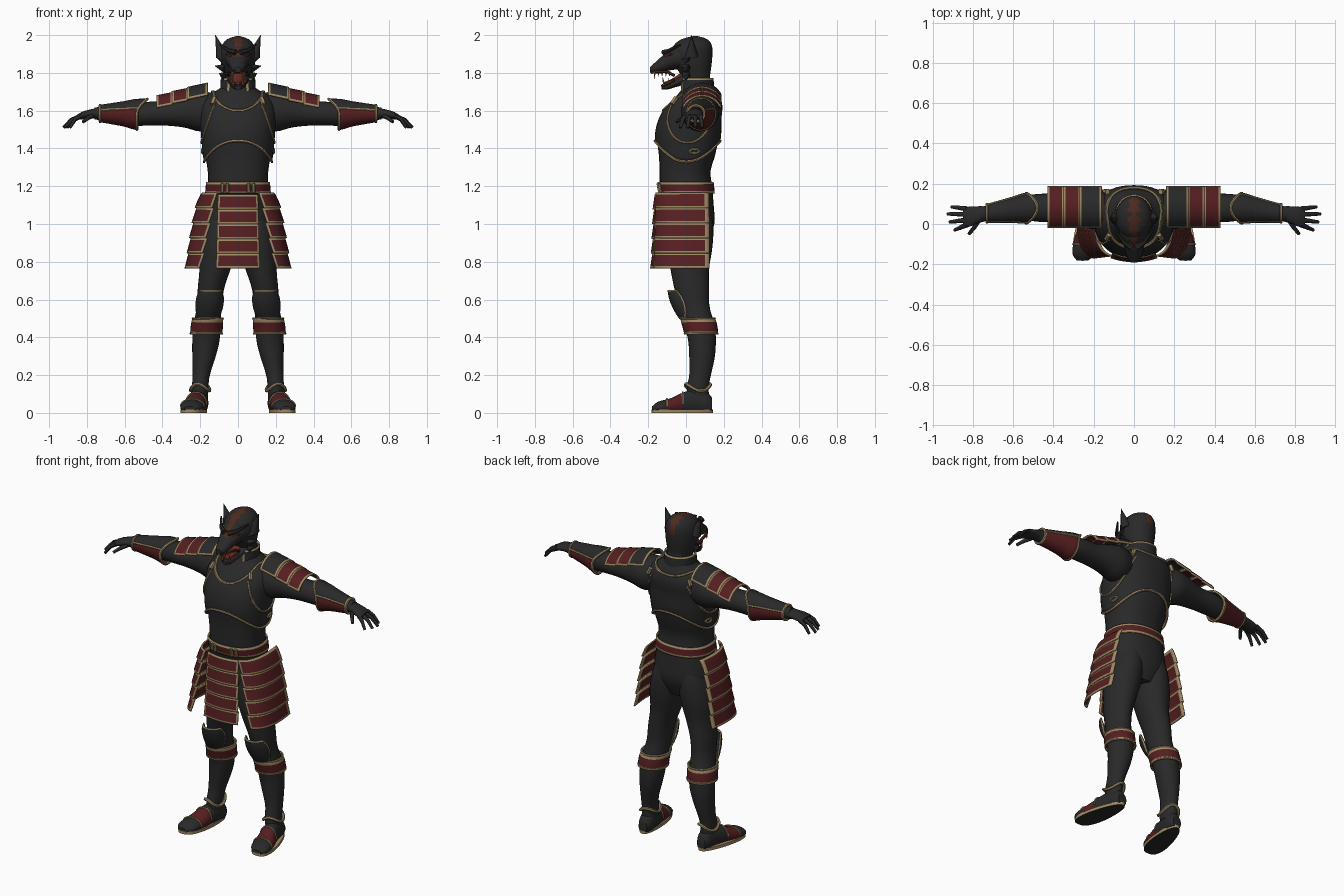
import bpy, bmesh, math
from mathutils import Vector

if "Cube" in bpy.data.objects:
    bpy.data.objects.remove(bpy.data.objects["Cube"])

def material(name, *rgb):
    mat = bpy.data.materials.new(name)
    mat.use_nodes = True
    mat.diffuse_color = (*rgb, 1)
    mat.node_tree.nodes["Principled BSDF"].inputs["Base Color"].default_value = (*rgb, 1)
    return mat

dark = material("charcoal", .022, .022, .023)
red = material("lacquer red", .09, .013, .015)
gold = material("aged gold", .34, .25, .125)
brown = material("rust brown", .075, .023, .012)
bone = material("tooth bone", .36, .2, .09)
flesh = material("mouth red", .16, .022, .014)

def lerp(a, b, t):
    return a + (b - a) * t

def finish(name, bm, mats, mirror=False, thick=0):
    bmesh.ops.recalc_face_normals(bm, faces=bm.faces[:])
    mesh = bpy.data.meshes.new(name)
    bm.to_mesh(mesh)
    bm.free()
    ob = bpy.data.objects.new(name, mesh)
    bpy.context.collection.objects.link(ob)
    for mat in mats:
        mesh.materials.append(mat)
    bpy.ops.object.select_all(action='DESELECT')
    ob.select_set(True)
    bpy.context.view_layer.objects.active = ob
    bpy.ops.object.shade_smooth_by_angle(angle=math.radians(45))
    if thick:
        solid = ob.modifiers.new("thickness", 'SOLIDIFY')
        solid.thickness, solid.offset = thick, 0
    if mirror:
        ob.modifiers.new("mirror", 'MIRROR')

def knots(n, edge):
    """Even steps from 0 to 1, with narrow end steps if an edge width is given."""
    if not edge:
        return [i / n for i in range(n + 1)]
    return [0] + [lerp(edge, 1 - edge, i / (n - 2)) for i in range(n - 1)] + [1]

def grid(name, f, nu, nv, mats, rule=None, wrap=False, cap=False, thick=0, mirror=False, border=(0, 0)):
    """Sheet or closed skin from a function of u and v; a border takes the second material."""
    bm = bmesh.new()
    across = knots(nu, border[0])[:nu if wrap else nu + 1]
    rows = [[bm.verts.new(f(u, v)) for u in across] for v in knots(nv, border[1])]
    for j in range(nv):
        for i in range(nu):
            k = (i + 1) % len(across)
            face = bm.faces.new((rows[j][i], rows[j][k], rows[j + 1][k], rows[j + 1][i]))
            at_side, at_end = i in (0, nu - 1), j in (0, nv - 1)
            face.material_index = int(bool(border[0] and at_side or border[1] and at_end))
    if cap:
        bm.faces.new(rows[0])
        bm.faces.new(rows[-1])
    if rule:
        for face in bm.faces:
            face.material_index = rule(face.calc_center_median())
    finish(name, bm, mats, mirror, thick)

def tubes(name, paths, radius, mat, closed=False, mirror=False, taper=1, sides=6):
    """Round bars along paths; taper scales the far end."""
    bm = bmesh.new()
    for path in paths:
        pts = [Vector(p) for p in path]
        n, rings, normal = len(pts), [], Vector((.31, .52, .79))
        for i, p in enumerate(pts):
            before = pts[i - 1] if closed or i else p
            after = pts[(i + 1) % n] if closed or i < n - 1 else p
            along = (after - before).normalized()
            normal = (normal - along * normal.dot(along)).normalized()
            side = along.cross(normal)
            r = radius * lerp(1, taper, i / (n - 1))
            angles = [math.tau * k / sides for k in range(sides)]
            rings.append([bm.verts.new(p + normal * r * math.cos(a) + side * r * math.sin(a)) for a in angles])
        pairs = list(zip(rings, rings[1:])) + ([(rings[-1], rings[0])] if closed else [])
        for a, b in pairs:
            for k in range(sides):
                m = (k + 1) % sides
                bm.faces.new((a[k], a[m], b[m], b[k]))
        if not closed:
            bm.faces.new(rings[0])
            bm.faces.new(rings[-1])
    finish(name, bm, [mat], mirror)

def plate(name, f, mat, mirror=False, trim=.011, n=14):
    """Armour sheet with a flat gold border."""
    middle = f(.5, .5)
    width = 2 * (middle - f(0, .5)).length
    height = (f(.5, 1) - f(.5, 0)).length
    grid(name, f, n, n // 2, [mat, gold], thick=.008, mirror=mirror, border=(trim / width, trim / height))

def blend(st, k):
    """Smooth values between stations keyed by their first number."""
    last = len(st) - 1
    i = max(0, min(last - 1, sum(s[0] <= k for s in st) - 1))
    p, a, b, q = st[max(i - 1, 0)], st[i], st[i + 1], st[min(i + 2, last)]
    h = b[0] - a[0]
    t = max(0, min(1, (k - a[0]) / h))
    out = []
    for c in range(1, len(a)):
        m = (b[c] - p[c]) / (b[0] - p[0]) * h
        n = (q[c] - a[c]) / (q[0] - a[0]) * h
        smooth = t * t * (3 - 2 * t)
        out.append(lerp(a[c], b[c], smooth) + t * (t - 1) * ((t - 1) * m + t * n))
    return out

def loft(name, axis, st, mats=(dark,), rule=None, mirror=False, power=1, floor=-1):
    """Limb of oval sections; returns its surface function."""
    def curve(w):
        return math.copysign(abs(w) ** power, w)
    def at(turn, k, off=0):
        c, d, r, s = blend(st, k)
        a = turn * math.tau
        p, q = c + (r + off) * curve(math.cos(a)), d + (s + off) * curve(math.sin(a))
        x, y, z = {'x': (k, p, q), 'y': (p, k, q), 'z': (p, q, k)}[axis]
        return Vector((x, y, max(z, floor)))
    grid(name, lambda u, v: at(u, lerp(st[0][0], st[-1][0], v)), 28, 28, mats, rule,
         wrap=True, cap=True, mirror=mirror)
    return at

def around(f, n=40):
    return [f(i / n) for i in range(n)]

# Body
torso = loft("torso", 'z', [(.9, 0, .02, .1, .09), (1, 0, .02, .17, .13), (1.08, 0, .02, .172, .128),
    (1.2, 0, 0, .16, .138), (1.28, 0, -.005, .16, .135), (1.36, 0, .005, .173, .148),
    (1.46, 0, .01, .183, .163), (1.55, 0, .02, .188, .155), (1.63, 0, .045, .185, .135),
    (1.69, 0, .06, .14, .1), (1.73, 0, .06, .075, .075), (1.8, 0, .055, .065, .07)], power=.88)
arm = loft("arms", 'x', [(.1, .06, 1.6, .08, .09), (.2, .075, 1.595, .1, .105), (.28, .08, 1.595, .088, .085),
    (.38, .08, 1.585, .072, .064), (.46, .08, 1.585, .07, .063), (.54, .08, 1.58, .062, .06),
    (.62, .07, 1.585, .053, .053), (.7, .057, 1.585, .04, .038), (.76, .05, 1.585, .036, .032)], mirror=True)
leg = loft("legs", 'z', [(.08, .2, .065, .042, .058), (.14, .2, .062, .043, .058), (.2, .195, .075, .046, .057),
    (.3, .18, .085, .062, .068), (.38, .17, .085, .072, .073), (.46, .165, .073, .072, .08),
    (.56, .152, .045, .066, .08), (.66, .143, .03, .07, .092), (.76, .122, .02, .082, .102),
    (.88, .105, .02, .1, .12), (1, .09, .025, .092, .12), (1.07, .085, .03, .07, .1)], mirror=True)

# Hands
loft("palms", 'x', [(.73, .052, 1.585, .036, .032), (.78, .045, 1.583, .043, .024),
    (.82, .036, 1.575, .05, .021), (.85, .034, 1.567, .046, .014)], mirror=True)
fingers = []
for y, tip_x, tip_y in ((.075, .905, .085), (.048, .925, .05), (.02, .915, .01), (-.004, .89, -.03)):
    root = Vector((.83, y, 1.572))
    tip = Vector((tip_x, tip_y, 1.51))
    fingers.append([root, lerp(root, tip, .55) + Vector((0, 0, .014)), tip])
fingers.append([(.765, .03, 1.575), (.795, -.02, 1.56), (.82, -.05, 1.54)])
tubes("fingers", fingers, .0135, dark, mirror=True, taper=.6, sides=8)

# Chest plate, its trims and collar
def plate_low(turn):
    return 1.33 + .11 * math.sin(turn * math.tau) ** 2
def plate_high(turn):
    s = math.sin(turn * math.tau)
    return 1.7 - (.1 if s < 0 else .03) * s ** 4
def chest(u, v):
    return torso(u, lerp(plate_low(u), plate_high(u), v), .008)
grid("chest_plate", chest, 48, 16, [dark], wrap=True, thick=.008)
hems = [around(lambda t, v=v: chest(t, v) + (chest(t, v) - Vector((0, .03, chest(t, v).z))) * .02, 60) for v in (0, 1)]
tubes("chest_trims", hems, .0075, gold, closed=True)
hole = [torso(.15 * s / 10, 1.43 + .2 * (s / 10) ** 2, .014) for s in range(-10, 11)]
tubes("armhole_trims", [hole], .006, gold, mirror=True)
badge = around(lambda t: torso(.03 + .022 * math.cos(t * math.tau), 1.385 + .012 * math.sin(t * math.tau), .014), 12)
tubes("side_badges", [badge], .006, gold, closed=True, mirror=True)
buckles = [[torso(t, 1.635, .02), torso(t, 1.67, .024)] for t in (.86, .13)]
tubes("shoulder_buckles", buckles, .013, gold, mirror=True)
def collar(u, v):
    a = math.tau * (.83 + .84 * u)
    r = lerp(.092, .087, v)
    return Vector((r * math.cos(a), .055 + r * math.sin(a), lerp(1.67, 1.772, v)))
plate("collar", collar, dark, n=28, trim=.01)

# Shoulder guards
def shoulder(start, end, lift):
    def f(u, v):
        x, a = lerp(start, end, v), math.radians(lerp(-158, -22, u))
        top = 1.745 - .27 * (x - .16) + lift * v
        return Vector((x, .085 + .108 * math.cos(a), top - .1 - .1 * math.sin(a)))
    return f
for name, start, end, mat in (("inner", .16, .27, dark), ("middle", .265, .35, red), ("outer", .345, .43, red)):
    plate("shoulder_guard_" + name, shoulder(start, end, .006), mat, mirror=True)

# Forearm guards, dark above and red below
guard_st = [(.46, .08, 1.582, .078, .08), (.54, .078, 1.58, .074, .079), (.6, .071, 1.583, .063, .065),
            (.73, .053, 1.585, .044, .043)]
def guard(u, v):
    up = math.sin(u * math.tau)
    x = lerp(.535 - .055 * max(0, up) ** 2, .73, v)
    c, d, r, s = blend(guard_st, x)
    return Vector((x, c + r * math.cos(u * math.tau), d + s * up))
grid("forearm_guards", guard, 32, 14, [red, dark], lambda c: int(c.z > 1.607), wrap=True, thick=.006, mirror=True)
tubes("forearm_rims", [around(lambda t, v=v: guard(t, v)) for v in (0, 1)], .008, gold, closed=True, mirror=True)
tubes("forearm_seams", [[guard(t, i / 10) for i in range(11)] for t in (.065, .435)], .007, gold, mirror=True)

# Belt
grid("belt", lambda u, v: torso(u, lerp(1.162, 1.222, v), .007), 40, 6, [red, gold], wrap=True, thick=.008,
     border=(0, .2))
clasps = [[torso(t, 1.168, .014), torso(t, 1.215, .014)] for t in (.795, .82)]
tubes("belt_clasps", clasps, .009, gold, mirror=True)

# Skirt of overlapping rows
ROWS, TOP, DROP = 5, 1.155, .39
def skirt_front(row):
    def f(u, v):
        s, w = (row + v) / ROWS, 2 * u - 1
        return Vector((w * lerp(.105, .115, s), lerp(-.162, -.178, s) - .008 * v + .02 * w * w, TOP - DROP * s))
    return f
def skirt_side(row):
    def f(u, v):
        s = (row + v) / ROWS
        swell = s ** .6
        a = lerp(Vector((.115, -.158)), Vector((.2, -.168)), s)
        b = lerp(Vector((.215, -.13)), Vector((.305, -.13)), swell)
        c = lerp(Vector((.18, .12)), Vector((.262, .125)), swell)
        p = lerp(lerp(a, b, u), lerp(b, c, u), u)
        return Vector((p.x + .01 * (v - .5), p.y, TOP + .01 - (DROP + .01) * s))
    return f
for row in range(ROWS):
    plate(f"skirt_front_row_{row + 1}", skirt_front(row), red)
    plate(f"skirt_side_row_{row + 1}", skirt_side(row), red, mirror=True)

# Knee caps and shin bands
def knee(u, v):
    w, h = 2 * u - 1, 2 * v - 1
    lift = (.014 + .02 * v + .012 * (1 - h * h)) * (1 - .6 * w * w)
    return leg(.75 + .17 * w * math.sqrt(1 - .55 * h * h), .575 + .075 * h, lift)
plate("knee_caps", knee, dark, mirror=True, trim=.007)
grid("shin_bands", lambda u, v: leg(u, lerp(.42, .5, v), .009), 32, 8, [red, gold],
     lambda c: int(c.z > .478 or c.z < .434), wrap=True, thick=.008, mirror=True)
tubes("shin_band_rims", [around(lambda t, z=z: leg(t, z, .01)) for z in (.42, .5)], .006, gold, closed=True, mirror=True)

# Shoes with red straps and gold soles
shoe = loft("shoes", 'y', [(-.18, .255, .022, .03, .012), (-.15, .25, .028, .055, .03), (-.08, .237, .035, .06, .043),
    (-.01, .22, .048, .052, .062), (.06, .205, .055, .046, .07), (.11, .2, .05, .042, .062), (.138, .2, .04, .028, .04)],
    (dark, red), lambda c: int(-.1 < c.y < -.018), mirror=True, floor=.012)
def sole(u, v):
    a = u * math.tau
    y, s = -.02 + .163 * math.cos(a), math.sin(a)
    half = (.06 - .09 * y) * math.copysign(abs(s) ** .75, s)
    return Vector((.224 - .17 * y + half, y, .018 * v))
grid("soles", sole, 40, 2, [gold, dark], lambda c: int(c.z < .001), wrap=True, cap=True, mirror=True)
tubes("strap_trims", [[shoe(i / 24, y, .002) for i in range(13)] for y in (-.1, -.018)], .005, gold, mirror=True)
ankle = around(lambda t: leg(t, .135 - .018 * math.sin(t * math.tau * 2 + 1), .008))
tubes("ankle_rings", [ankle], .009, gold, closed=True, mirror=True)

# Wolf mask: skull with painted crest, snout and jaw
loft("skull", 'z', [(1.74, 0, .06, .065, .065), (1.79, 0, .05, .076, .078), (1.85, 0, .036, .09, .1),
    (1.91, 0, .032, .093, .108), (1.95, 0, .037, .082, .098), (1.98, 0, .045, .055, .065), (1.995, 0, .05, .01, .012)],
    (dark, brown), lambda c: int(abs(c.x) < .022 and c.z > 1.9))
loft("snout", 'y', [(-.19, 0, 1.816, .017, .015), (-.165, 0, 1.826, .034, .028), (-.12, 0, 1.85, .048, .045),
    (-.07, 0, 1.878, .066, .062), (0, 0, 1.89, .085, .072)], (dark, brown),
    lambda c: int(abs(c.x) < .016 and c.z > 1.885))
loft("jaw", 'y', [(-.13, 0, 1.722, .016, .01), (-.1, 0, 1.728, .034, .016), (-.05, 0, 1.75, .05, .024),
    (.02, 0, 1.78, .066, .035)])
loft("tongue", 'y', [(-.115, 0, 1.745, .012, .006), (-.07, 0, 1.76, .024, .012), (0, 0, 1.79, .035, .03)], [flesh])
gums = [[(.014, -.183, 1.803), (.034, -.15, 1.806), (.046, -.1, 1.806), (.05, -.06, 1.785)],
        [(.014, -.128, 1.731), (.034, -.1, 1.742), (.045, -.06, 1.763)]]
tubes("gums", gums, .008, brown, mirror=True)
teeth = [[(.027, -.165, 1.805), (.026, -.168, 1.768)], [(.024, -.115, 1.735), (.028, -.125, 1.782)]]
teeth += [[(.034 + i * .004, -.145 + i * .02, 1.805), (.034, -.147 + i * .02, 1.782)] for i in range(4)]
teeth += [[(.036, -.09 + i * .018, 1.745), (.037, -.092 + i * .018, 1.772)] for i in range(3)]
tubes("teeth", teeth, .007, bone, mirror=True, taper=.1)
tubes("ears", [[(.083, .03, 1.89), (.1, .03, 1.94), (.12, .03, 2)]], .036, dark, mirror=True, taper=.03, sides=8)
spikes = [[(.07, 0, z), (tip, .02, z + .012)] for z, tip in ((1.87, .115), (1.825, .122), (1.785, .1))]
tubes("cheek_spikes", spikes, .026, dark, mirror=True, taper=.05)
tubes("brows", [[(.012, -.118, 1.908), (.05, -.092, 1.918), (.094, -.03, 1.95)]], .016, dark, mirror=True, taper=.3)
tubes("eyes", [[(.034, -.106, 1.888), (.064, -.074, 1.9)]], .009, flesh, mirror=True, taper=.5)
